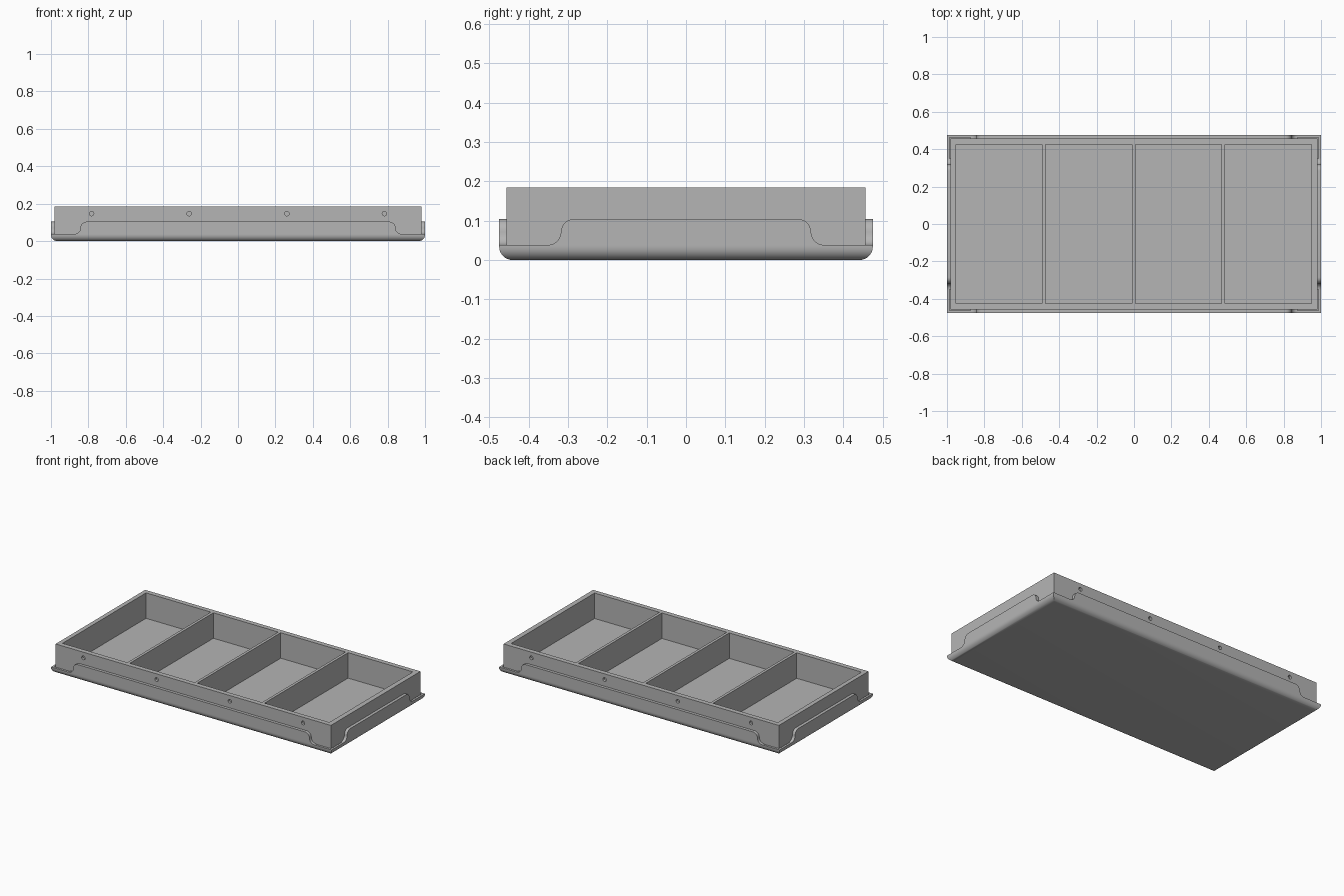
import bpy, bmesh, math
from mathutils import Matrix, Vector

if "Cube" in bpy.data.objects:
    bpy.data.objects.remove(bpy.data.objects["Cube"])

HX, HY = 1.0, 0.475          # outer half sizes
SHEET = 0.019                # skirt thickness
LOW, HIGH, TOP = 0.038, 0.104, 0.184
FLOOR = 0.02

grey = bpy.data.materials.new("plain grey")
grey.use_nodes = True
colour = (0.46, 0.46, 0.46, 1)
grey.diffuse_color = colour
grey.node_tree.nodes["Principled BSDF"].inputs["Base Color"].default_value = colour


def finish(name, bm, smooth=False):
    bmesh.ops.recalc_face_normals(bm, faces=bm.faces)
    mesh = bpy.data.meshes.new(name)
    bm.to_mesh(mesh)
    bm.free()
    mesh.materials.append(grey)
    obj = bpy.data.objects.new(name, mesh)
    bpy.context.collection.objects.link(obj)
    if smooth:
        bpy.ops.object.select_all(action="DESELECT")
        obj.select_set(True)
        bpy.context.view_layer.objects.active = obj
        bpy.ops.object.shade_smooth_by_angle(angle=math.radians(35))
    return obj


def add_box(bm, lo, hi):
    lo, hi = Vector(lo), Vector(hi)
    place = Matrix.Translation((lo + hi) / 2) @ Matrix.Diagonal((*(hi - lo), 1))
    bmesh.ops.create_cube(bm, size=1, matrix=place)


# Base pan: rounded lower edges, hollow top
bm = bmesh.new()
add_box(bm, (-HX, -HY, 0), (HX, HY, LOW))
bottom = [e for e in bm.edges if all(v.co.z < 0.001 for v in e.verts)]
bmesh.ops.bevel(bm, geom=bottom, offset=0.034, segments=8, profile=0.5, affect="EDGES")
bm.faces.ensure_lookup_table()
lid = max(bm.faces, key=lambda f: f.calc_center_median().z)
bmesh.ops.inset_region(bm, faces=[lid], thickness=SHEET)
well = bmesh.ops.extrude_face_region(bm, geom=[lid])["geom"]
for v in (g for g in well if isinstance(g, bmesh.types.BMVert)):
    v.co.z = FLOOR / 2
if lid.is_valid:
    bm.faces.remove(lid)
finish("base_pan", bm, True)


# Raised skirt tabs with S-curved ends
def tab(name, half, distance, angle):
    r = (HIGH - LOW) / 2
    steps = [i * math.pi / 12 for i in range(7)]
    side = [(half + r - r * math.sin(a), LOW + r - r * math.cos(a)) for a in steps]
    side += [(half - r + r * math.cos(a), HIGH - r + r * math.sin(a)) for a in steps[1:]]
    outline = side + [(-x, z) for x, z in reversed(side)]
    bm = bmesh.new()
    face = bm.faces.new([bm.verts.new((x, -distance, z)) for x, z in outline])
    out = bmesh.ops.extrude_face_region(bm, geom=[face])["geom"]
    moved = [g for g in out if isinstance(g, bmesh.types.BMVert)]
    bmesh.ops.translate(bm, verts=moved, vec=(0, SHEET, 0))
    bmesh.ops.rotate(bm, verts=bm.verts, matrix=Matrix.Rotation(angle, 3, "Z"))
    finish(name, bm, True)


for name, half, distance, turn in (("front_tab", 0.842, HX * HY, 0), ("right_tab", 0.318, HX, 3),
                                   ("back_tab", 0.842, HY, 2), ("left_tab", 0.318, HX, 1)):
    tab(name, half, distance, turn * math.pi / 2)

# Inner divided box
bm = bmesh.new()
BX, BY = HX - SHEET, HY - SHEET
add_box(bm, (-BX, -BY, FLOOR / 2), (BX, BY, TOP))
box = finish("divided_box", bm)

# Cutter: four pockets and blind screw holes
bm = bmesh.new()
for i in range(4):
    x = -0.953 + 0.48 * i
    add_box(bm, (x, -0.425, FLOOR), (x + 0.462, 0.425, TOP + 0.1))
for x in (-0.783, -0.261, 0.261, 0.783):
    for side in (-1, 1):
        place = Matrix.Translation((x, side * BY, 0.147)) @ Matrix.Rotation(math.pi / 2, 4, "X")
        bmesh.ops.create_cone(bm, cap_ends=True, segments=24, radius1=0.012,
                              radius2=0.012, depth=0.03, matrix=place)
cutter = finish("pocket_cutter", bm)
cutter.hide_render = True

cut = box.modifiers.new("pockets", "BOOLEAN")
cut.operation = "DIFFERENCE"
cut.solver = "EXACT"
cut.object = cutter
bpy.context.view_layer.objects.active = box
bpy.ops.object.modifier_apply(modifier=cut.name)
bpy.data.objects.remove(cutter)
